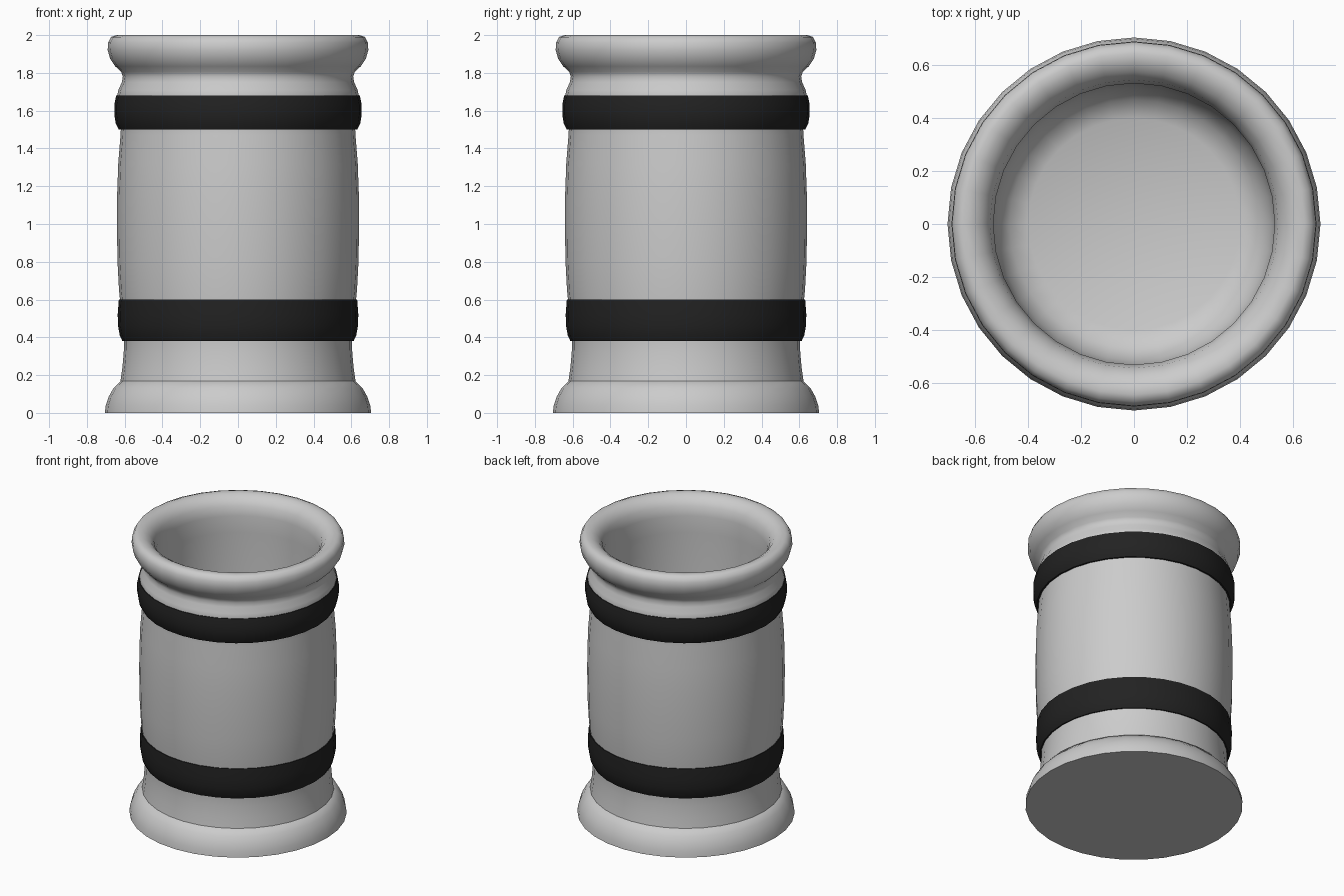
import bpy, bmesh, math

cube = bpy.data.objects.get("Cube")
if cube:
    bpy.data.objects.remove(cube, do_unlink=True)

SEGMENTS = 32


def material(name, value):
    mat = bpy.data.materials.new(name)
    mat.use_nodes = True
    colour = (value, value, value, 1)
    mat.diffuse_color = colour
    bsdf = mat.node_tree.nodes["Principled BSDF"]
    bsdf.inputs["Base Color"].default_value = colour
    bsdf.inputs["Roughness"].default_value = 0.6
    return mat


def lathe(name, profile, mat, angle=50):
    """Spin a (radius, height) profile around z; radius 0 closes an end."""
    bm = bmesh.new()
    verts = [bm.verts.new((r, 0, z)) for r, z in profile]
    edges = [bm.edges.new(pair) for pair in zip(verts, verts[1:])]
    bmesh.ops.spin(bm, geom=verts + edges, cent=(0, 0, 0), axis=(0, 0, 1),
                   angle=math.tau, steps=SEGMENTS)
    bmesh.ops.remove_doubles(bm, verts=bm.verts, dist=0.0005)
    bmesh.ops.recalc_face_normals(bm, faces=bm.faces)
    mesh = bpy.data.meshes.new(name)
    bm.to_mesh(mesh)
    bm.free()
    mesh.materials.append(mat)
    obj = bpy.data.objects.new(name, mesh)
    bpy.context.collection.objects.link(obj)
    bpy.ops.object.select_all(action="DESELECT")
    obj.select_set(True)
    bpy.context.view_layer.objects.active = obj
    bpy.ops.object.shade_smooth_by_angle(angle=math.radians(angle))
    return obj


grey = material("light grey", 0.6)
black = material("black", 0.016)

# Rounded foot with a flat underside
lathe("base", [(0, 0), (0.705, 0), (0.7, 0.04), (0.685, 0.085), (0.66, 0.13),
               (0.615, 0.175), (0.58, 0.175)], grey)

# Barrel wall, rolled rim and hollow inside with a rounded floor
lathe("body", [(0.622, 0.17), (0.612, 0.24), (0.605, 0.32), (0.603, 0.4),
               (0.62, 0.55), (0.63, 0.65), (0.638, 0.8), (0.641, 1.0),
               (0.64, 1.15), (0.634, 1.32), (0.622, 1.47), (0.618, 1.55),
               (0.642, 1.67), (0.633, 1.71), (0.615, 1.75), (0.61, 1.78),
               (0.618, 1.805), (0.65, 1.835), (0.677, 1.875), (0.69, 1.92),
               (0.688, 1.96), (0.672, 1.99), (0.645, 2.0), (0.61, 1.995),
               (0.575, 1.975), (0.545, 1.935), (0.532, 1.87), (0.535, 1.75),
               (0.535, 0.42), (0.515, 0.32), (0.47, 0.25), (0.4, 0.22),
               (0, 0.22)], grey)

# Dark hoops around the barrel
lathe("lower_band", [(0.6, 0.38), (0.612, 0.38), (0.626, 0.41), (0.635, 0.46),
                     (0.637, 0.52), (0.631, 0.6), (0.618, 0.6)], black)
lathe("upper_band", [(0.615, 1.5), (0.632, 1.5), (0.648, 1.535), (0.655, 1.58),
                     (0.655, 1.63), (0.645, 1.68), (0.63, 1.68)], black)
